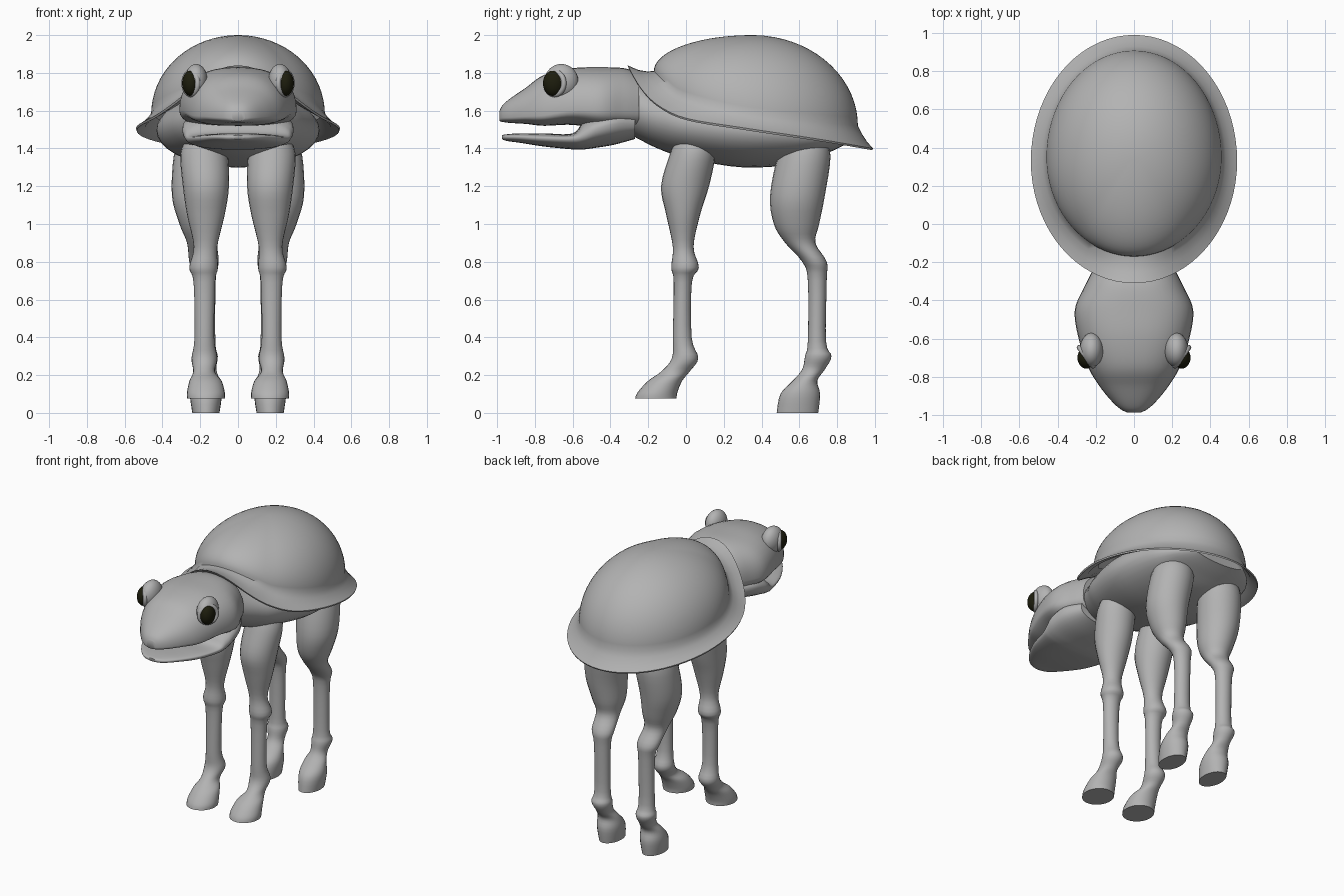
import bpy
import bmesh
import math
from mathutils import Vector

old = bpy.data.objects.get("Cube")
if old:
    bpy.data.objects.remove(old, do_unlink=True)


def make_material(name, rgb):
    mat = bpy.data.materials.new(name)
    mat.use_nodes = True
    colour = (*rgb, 1.0)
    mat.diffuse_color = colour
    mat.node_tree.nodes["Principled BSDF"].inputs["Base Color"].default_value = colour
    return mat


grey = make_material("plain grey", (0.45, 0.45, 0.45))
dark = make_material("dark olive", (0.012, 0.012, 0.004))


def finish(obj, mat, angle=50):
    """Assign the material and shade smoothly, keeping hard edges."""
    obj.data.materials.clear()
    obj.data.materials.append(mat)
    bpy.ops.object.select_all(action='DESELECT')
    obj.select_set(True)
    bpy.context.view_layer.objects.active = obj
    bpy.ops.object.shade_smooth_by_angle(angle=math.radians(angle))
    return obj


def resample(stations, steps):
    """Pass a smooth curve through a short list of stations."""
    out = []
    last = len(stations) - 1
    for i in range(last):
        a, b = stations[max(i - 1, 0)], stations[i]
        c, d = stations[i + 1], stations[min(i + 2, last)]
        for k in range(steps):
            t = k / steps
            out.append([0.5 * (2 * q + (r - p) * t
                               + (2 * p - 5 * q + 4 * r - s) * t * t
                               + (3 * q - p - 3 * r + s) * t ** 3)
                        for p, q, r, s in zip(a, b, c, d)])
    out.append(list(stations[last]))
    return out


def lookup(table, value):
    """Read a height from a sorted table of pairs."""
    if value <= table[0][0]:
        return table[0][1]
    for (a, za), (b, zb) in zip(table, table[1:]):
        if value <= b:
            return za + (zb - za) * (value - a) / (b - a)
    return table[-1][1]


def loft(name, rings, mat, cap_start=True, cap_end=True):
    """Skin a series of closed rings with quads."""
    bm = bmesh.new()
    loops = [[bm.verts.new(p) for p in ring] for ring in rings]
    count = len(loops[0])
    for low, high in zip(loops, loops[1:]):
        for i in range(count):
            j = (i + 1) % count
            bm.faces.new((low[i], low[j], high[j], high[i]))
    if cap_start:
        bm.faces.new(loops[0])
    if cap_end:
        bm.faces.new(loops[-1])
    bmesh.ops.recalc_face_normals(bm, faces=bm.faces)
    mesh = bpy.data.meshes.new(name)
    bm.to_mesh(mesh)
    bm.free()
    obj = bpy.data.objects.new(name, mesh)
    bpy.context.collection.objects.link(obj)
    return finish(obj, mat)


def circle(count):
    return [(math.cos(math.tau * i / count), math.sin(math.tau * i / count))
            for i in range(count)]


def soft(value, power):
    return math.copysign(abs(value) ** power, value)


def loft_along_y(name, stations, power=0.85):
    """Stations hold y, half width, bottom, widest height, top."""
    rings = []
    for y, half, bottom, mid, top in resample(stations, 5):
        rings.append([(half * soft(c, power), y,
                       mid + soft(s, power) * (top - mid if s > 0 else mid - bottom))
                      for c, s in circle(36)])
    return loft(name, rings, grey)


# Shell: flared rim rising at the neck, with a dome above it
rim_heights = resample([(-.31, 1.84), (-.24, 1.72), (-.15, 1.63), (0, 1.56),
                        (.3, 1.51), (.7, 1.45), (.99, 1.4)], 6)
base_heights = resample([(-.17, 1.81), (-.1, 1.74), (0, 1.67), (.35, 1.58),
                         (.91, 1.52)], 6)
around = circle(72)
rim, base = [], []
for c, s in around:
    y = .33 + s * (.66 if s > 0 else .64)
    rim.append(Vector((.54 * c, y, lookup(rim_heights, y))))
    y = .35 + s * (.56 if s > 0 else .52)
    base.append(Vector((.46 * c, y, lookup(base_heights, y))))


def blend(amount, drop):
    return [r.lerp(b, amount) - Vector((0, 0, drop)) for r, b in zip(rim, base)]


shell_rings = [blend(1.3, .03), blend(.6, .04), blend(.05, .015), rim,
               blend(.4, .012), blend(.75, .01), base]
crown = Vector((0, .35, 2.0))
for step in range(1, 18):
    turn = math.pi / 2 * step / 17.3
    ring = []
    for p in base:
        flat = crown.lerp(p, math.cos(turn))
        flat.z = p.z + (crown.z - p.z) * math.sin(turn)
        ring.append(flat)
    shell_rings.append(ring)
loft("shell", shell_rings, grey, cap_start=False)

# Body under the shell
loft_along_y("body", [
    (-.27, .2, 1.46, 1.6, 1.76), (-.15, .27, 1.4, 1.56, 1.72),
    (0, .35, 1.35, 1.53, 1.7), (.3, .43, 1.3, 1.5, 1.7),
    (.6, .4, 1.32, 1.48, 1.65), (.76, .32, 1.38, 1.46, 1.55),
    (.86, .2, 1.43, 1.47, 1.5)], 1)

# Head with upper jaw, and the lower jaw hanging open
loft_along_y("head", [
    (-.25, .22, 1.5, 1.6, 1.8), (-.33, .26, 1.5, 1.6, 1.825),
    (-.45, .31, 1.5, 1.6, 1.83), (-.6, .29, 1.525, 1.6, 1.825),
    (-.75, .24, 1.52, 1.575, 1.79), (-.85, .18, 1.53, 1.57, 1.72),
    (-.93, .115, 1.535, 1.565, 1.665), (-.97, .07, 1.54, 1.565, 1.63),
    (-.987, .035, 1.545, 1.565, 1.6)])
loft_along_y("lower_jaw", [
    (-.27, .22, 1.45, 1.53, 1.6), (-.38, .28, 1.42, 1.53, 1.6),
    (-.48, .295, 1.403, 1.5, 1.58), (-.54, .285, 1.395, 1.47, 1.55),
    (-.6, .27, 1.395, 1.455, 1.48), (-.75, .225, 1.41, 1.455, 1.48),
    (-.88, .15, 1.43, 1.46, 1.48), (-.95, .085, 1.44, 1.46, 1.475),
    (-.975, .03, 1.45, 1.46, 1.47)])


def ball(name, place, size, mat):
    bpy.ops.mesh.primitive_uv_sphere_add(segments=28, ring_count=18, radius=1,
                                         location=place)
    obj = bpy.context.object
    obj.name = name
    obj.scale = size
    return finish(obj, mat)


# Legs: stations hold z, y centre, y radius, x centre, x radius
front_leg = [
    (1.46, .04, .09, .18, .09), (1.37, .035, .12, .18, .125),
    (1.2, -.005, .127, .17, .122), (1.05, -.015, .09, .17, .1),
    (.88, -.015, .055, .172, .062), (.77, -.005, .073, .182, .076),
    (.69, -.017, .048, .178, .057), (.4, -.02, .05, .178, .052),
    (.29, -.005, .07, .178, .068), (.22, -.055, .075, .18, .057),
    (.17, -.11, .09, .172, .085), (.11, -.15, .105, .17, .1),
    (.075, -.16, .11, .17, .1)]
rear_leg = [
    (1.46, .63, .1, .2, .1), (1.36, .625, .14, .2, .14),
    (1.15, .59, .145, .215, .135), (1, .585, .12, .2, .11),
    (.9, .605, .08, .19, .08), (.8, .68, .065, .18, .078),
    (.7, .695, .05, .175, .057), (.38, .693, .048, .175, .055),
    (.3, .7, .07, .175, .068), (.23, .675, .06, .17, .055),
    (.17, .63, .065, .17, .075), (.1, .605, .105, .17, .085),
    (0, .59, .11, .17, .072)]

for side, label in ((1, "left"), (-1, "right")):
    for part, stations in (("front_leg", front_leg), ("rear_leg", rear_leg)):
        rings = [[(side * (xc + rx * c), yc + ry * s, z) for c, s in circle(24)]
                 for z, yc, ry, xc, rx in resample(stations, 4)]
        loft(f"{label}_{part}", rings, grey)

    # Bulging eyes with a raised lid, and nostrils
    ball(f"{label}_eye_bulge", (side * .222, -.66, 1.755), (.062, .09, .092), grey)
    ball(f"{label}_eye", (side * .25, -.7, 1.745), (.046, .057, .068), dark)
    ball(f"{label}_nostril", (side * .06, -.95, 1.615), (.009, .009, .009), dark)
    bpy.ops.mesh.primitive_torus_add(major_radius=.06, minor_radius=.014,
                                     location=(side * .25, -.695, 1.745))
    lid = bpy.context.object
    lid.name = f"{label}_eyelid"
    lid.rotation_euler = Vector((side * .8, -.6, 0)).to_track_quat('Z', 'Y').to_euler()
    finish(lid, grey)
